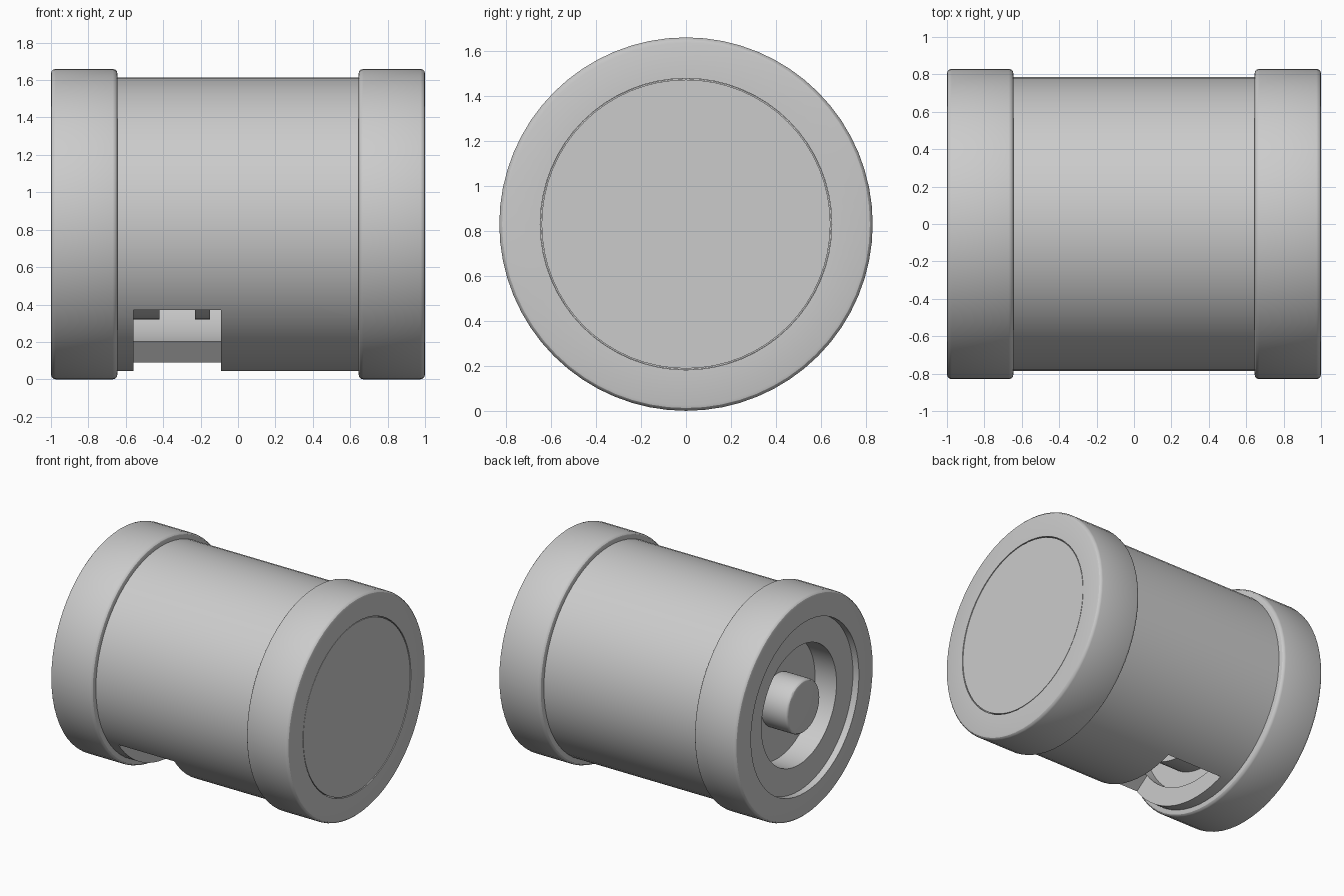
import bpy, bmesh, math
from mathutils import Matrix

old = bpy.data.objects.get("Cube")
if old:
    bpy.data.objects.remove(old, do_unlink=True)

AXIS = 0.83   # height of the drum axis
SEGS = 64

grey = bpy.data.materials.new("neutral_grey")
grey.use_nodes = True
grey.diffuse_color = (0.6, 0.6, 0.6, 1)
grey.node_tree.nodes["Principled BSDF"].inputs["Base Color"].default_value = (0.6, 0.6, 0.6, 1)


def add_object(name, bm):
    bmesh.ops.recalc_face_normals(bm, faces=bm.faces)
    mesh = bpy.data.meshes.new(name)
    bm.to_mesh(mesh)
    bm.free()
    obj = bpy.data.objects.new(name, mesh)
    bpy.context.collection.objects.link(obj)
    obj.location.z = AXIS
    mesh.materials.append(grey)
    return obj


def smooth(obj):
    bpy.ops.object.select_all(action='DESELECT')
    obj.select_set(True)
    bpy.context.view_layer.objects.active = obj
    bpy.ops.object.shade_smooth_by_angle(angle=math.radians(30))


def lathe(name, profile):
    """Spin a closed outline of (x, radius) points around the x axis."""
    bm = bmesh.new()
    verts = [bm.verts.new((x, 0, r)) for x, r in profile]
    edges = [bm.edges.new((a, b)) for a, b in zip(verts, verts[1:] + verts[:1])]
    bmesh.ops.spin(bm, geom=verts + edges, cent=(0, 0, 0), axis=(1, 0, 0),
                   angle=math.tau, steps=SEGS, use_merge=True)
    bmesh.ops.remove_doubles(bm, verts=bm.verts, dist=0.0001)
    bmesh.ops.dissolve_degenerate(bm, edges=bm.edges, dist=0.0001)
    obj = add_object(name, bm)
    smooth(obj)
    return obj


def cylinder(name, x0, x1, radius, bevel=0):
    """Solid disc or shaft along x, optionally with rounded end edges."""
    bm = bmesh.new()
    turn = Matrix.Translation(((x0 + x1) / 2, 0, 0)) @ Matrix.Rotation(math.pi / 2, 4, 'Y')
    bmesh.ops.create_cone(bm, cap_ends=True, segments=SEGS, radius1=radius,
                          radius2=radius, depth=x1 - x0, matrix=turn)
    if bevel:
        rim = [e for e in bm.edges if any(len(f.verts) > 4 for f in e.link_faces)]
        bmesh.ops.bevel(bm, geom=rim, offset=bevel, segments=3, profile=0.5, affect='EDGES')
    obj = add_object(name, bm)
    smooth(obj)
    return obj


# Collars at both ends, with rounded outer rims
R, B, BORE = 0.83, 0.025, 0.648
corner = [(B * math.sin(a), B * math.cos(a)) for a in (0, math.pi / 6, math.pi / 3, math.pi / 2)]
for side, name in ((1, "left_collar"), (-1, "right_collar")):
    outline = [(0.645, BORE)]
    outline += [(0.645 + B - dx, R - B + dr) for dx, dr in reversed(corner)]
    outline += [(1 - B + dx, R - B + dr) for dx, dr in corner]
    outline += [(1, BORE)]
    lathe(name, [(side * x, r) for x, r in outline])

# Hollow drum wall with an access window low on the front
drum = lathe("drum_wall", [(-0.7, 0.65), (-0.7, 0.785), (0.7, 0.785), (0.7, 0.65)])
bm = bmesh.new()
window = [(0.106, -0.553), (0.324, -0.817), (-0.5, -1.0), (-0.77, -0.557), (-0.486, -0.352)]
face = bm.faces.new([bm.verts.new((-0.56, y, z)) for y, z in window])
ext = bmesh.ops.extrude_face_region(bm, geom=[face])
bmesh.ops.translate(bm, vec=(0.47, 0, 0),
                    verts=[v for v in ext["geom"] if isinstance(v, bmesh.types.BMVert)])
cutter = add_object("window_cutter", bm)
cutter.hide_render = True
cutter.hide_viewport = True
cutter.display_type = 'WIRE'
cut = drum.modifiers.new("window", 'BOOLEAN')
cut.operation = 'DIFFERENCE'
cut.solver = 'EXACT'
cut.object = cutter
# Apply the cut so the helper can be removed
bpy.context.view_layer.update()
result = bpy.data.meshes.new_from_object(drum.evaluated_get(bpy.context.evaluated_depsgraph_get()))
drum.modifiers.clear()
drum.data = result
bpy.data.objects.remove(cutter, do_unlink=True)
smooth(drum)

# Flush closing disc on the left end
cylinder("left_end_disc", 0.66, 0.998, 0.642)

# Recessed ring, floor and central boss on the right end
lathe("right_recess_ring", [(-0.95, 0.45), (-0.95, 0.648), (-0.7, 0.648), (-0.7, 0.45)])
cylinder("right_recess_floor", -0.77, -0.64, 0.647)
cylinder("right_boss", -0.99, -0.76, 0.2, 0.02)

# Spool inside the drum
cylinder("spool_shaft", -0.65, 0.67, 0.2)
cylinder("spool_wide_flange", -0.65, -0.42, 0.51)
cylinder("spool_thin_flange", -0.23, -0.15, 0.51)
